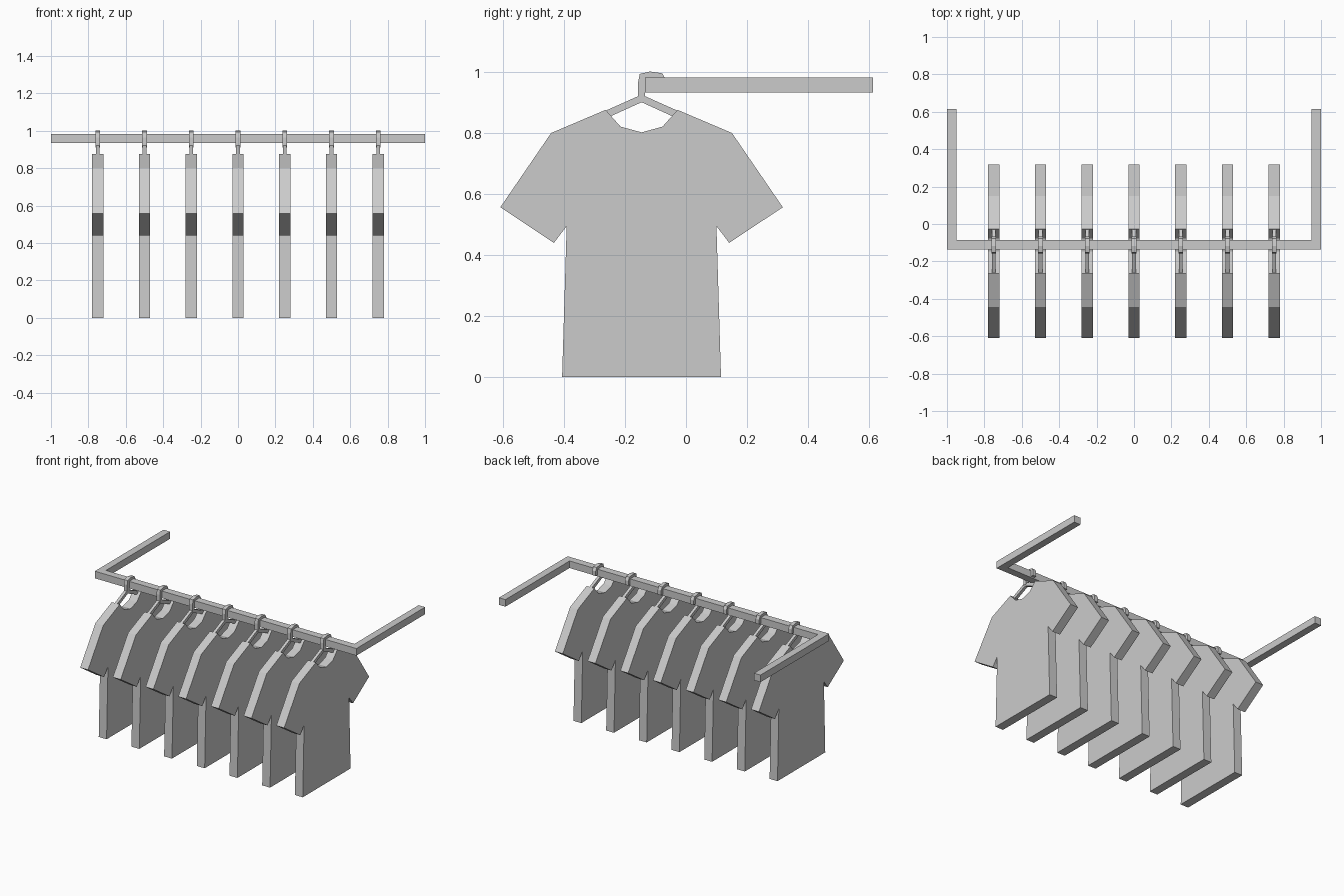
import bpy
import bmesh

cube = bpy.data.objects.get("Cube")
if cube:
    bpy.data.objects.remove(cube, do_unlink=True)

grey = bpy.data.materials.new("light grey")
grey.use_nodes = True
colour = (0.6, 0.6, 0.6, 1)
grey.diffuse_color = colour
grey.node_tree.nodes["Principled BSDF"].inputs["Base Color"].default_value = colour


def extrude(name, points, vector, place):
    """Extrude a flat outline along a vector; place maps (a, b) to a 3D point."""
    bm = bmesh.new()
    face = bm.faces.new([bm.verts.new(place(a, b)) for a, b in points])
    grown = bmesh.ops.extrude_face_region(bm, geom=[face], use_keep_orig=True)
    verts = [g for g in grown["geom"] if isinstance(g, bmesh.types.BMVert)]
    bmesh.ops.translate(bm, verts=verts, vec=vector)
    bmesh.ops.recalc_face_normals(bm, faces=bm.faces)
    mesh = bpy.data.meshes.new(name)
    bm.to_mesh(mesh)
    bm.free()
    mesh.materials.append(grey)
    obj = bpy.data.objects.new(name, mesh)
    bpy.context.collection.objects.link(obj)
    return obj


def slab(name, points, x, width):
    """Side outline in (y, z), given thickness across x."""
    return extrude(name, points, (width, 0, 0), lambda y, z: (x - width / 2, y, z))


def mirrored(half, centre):
    """Full symmetric outline from (offset, z) points."""
    right = [(centre + d, z) for d, z in half]
    left = [(centre - d, z) for d, z in reversed(half) if d > 0]
    return right + left


MID = -0.146  # y of the shirts' centre line

# U-shaped square rail
rail = [(-1, 0.615), (-1, -0.135), (1, -0.135), (1, 0.615),
        (0.95, 0.615), (0.95, -0.085), (-0.95, -0.085), (-0.95, 0.615)]
extrude("rail", rail, (0, 0, 0.049), lambda x, y: (x, y, 0.934))

# Neck, shoulder, sleeve, armpit and hem of a shirt
shirt = mirrored([(0, 0.803), (0.069, 0.822), (0.118, 0.877), (0.297, 0.801),
                  (0.464, 0.557), (0.288, 0.44), (0.246, 0.495), (0.261, 0)], MID)

# Sloping hanger arms, ending inside the shirt
hanger = mirrored([(0, 0.927), (0.15, 0.86), (0.15, 0.834), (0, 0.902)], MID)

# Hook that bends over the rail
hook = [(-0.158, 0.91), (-0.158, 0.965), (-0.152, 0.995), (-0.118, 1.003),
        (-0.078, 0.997), (-0.066, 0.975), (-0.066, 0.943), (-0.086, 0.943),
        (-0.086, 0.982), (-0.134, 0.982), (-0.134, 0.91)]

for i in range(7):
    x = (i - 3) * 0.25
    slab(f"shirt_{i + 1}", shirt, x, 0.06)
    slab(f"hanger_{i + 1}", hanger, x, 0.02)
    slab(f"hook_{i + 1}", hook, x, 0.026)
